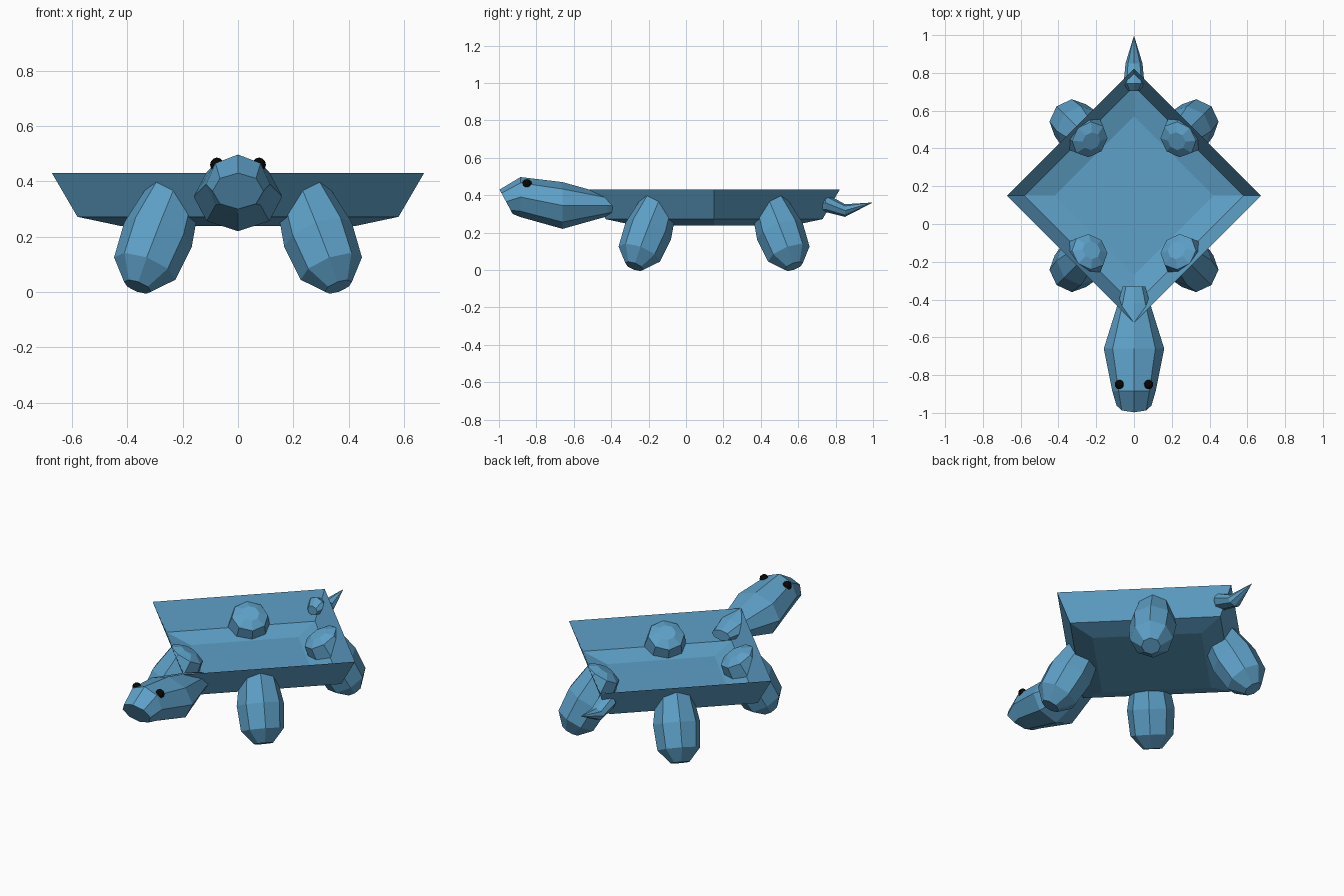
import bpy, bmesh
from math import sin, cos, pi, radians
from mathutils import Vector

cube = bpy.data.objects.get("Cube")
if cube:
    bpy.data.objects.remove(cube, do_unlink=True)


def material(name, color):
    m = bpy.data.materials.new(name)
    m.use_nodes = True
    m.diffuse_color = (*color, 1)
    bsdf = next(n for n in m.node_tree.nodes if n.type == 'BSDF_PRINCIPLED')
    bsdf.inputs["Base Color"].default_value = (*color, 1)
    return m


BLUE = material("sky_blue", (0.11, 0.35, 0.57))
BLACK = material("black", (0.002, 0.002, 0.002))


def finish(bm, name, mat):
    bmesh.ops.recalc_face_normals(bm, faces=bm.faces[:])
    mesh = bpy.data.meshes.new(name)
    bm.to_mesh(mesh)
    bm.free()
    mesh.materials.append(mat)
    obj = bpy.data.objects.new(name, mesh)
    bpy.context.collection.objects.link(obj)
    return obj


def loft(name, rings, cap_start=True, cap_end=True):
    """Skin a list of point rings into one faceted skin."""
    bm = bmesh.new()
    loops = [[bm.verts.new(p) for p in ring] for ring in rings]
    n = len(loops[0])
    for a, b in zip(loops, loops[1:]):
        for i in range(n):
            j = (i + 1) % n
            bm.faces.new((a[i], a[j], b[j], b[i]))
    if cap_start:
        bm.faces.new(loops[0])
    if cap_end:
        bm.faces.new(loops[-1])
    bmesh.ops.remove_doubles(bm, verts=bm.verts[:], dist=0.0005)
    return finish(bm, name, BLUE)


def ring(center, across, up, n=8):
    """Points around a centre, spanned by two half-axis vectors."""
    return [Vector(center) + Vector(across) * cos(2 * pi * i / n)
            + Vector(up) * sin(2 * pi * i / n) for i in range(n)]


# Body: open diamond tray with a chamfered underside
tray = [(0.672, 0.43), (0.58, 0.272), (0.42, 0.238)]
loft("body_tray", [ring((0, 0.15, z), (r, 0, 0), (0, r, 0), 4) for r, z in tray],
     cap_start=False)

# Legs: faceted barrels leaning inward, poking through the tray
tilt = radians(29)
leg_rings = [(-0.075, 0.052), (0, 0.118), (0.14, 0.13), (0.3, 0.1), (0.325, 0.05)]
for side, sx in (("left", 1), ("right", -1)):
    for end, sy in (("front", -1), ("back", 1)):
        out = Vector((sx, sy, 0)).normalized()
        axis = out * -sin(tilt) + Vector((0, 0, cos(tilt)))
        outward = out * cos(tilt) + Vector((0, 0, sin(tilt)))
        tangent = axis.cross(outward)
        foot = Vector((sx * 0.337, 0.15 + sy * 0.4, 0.085))
        loft(f"{end}_{side}_leg",
             [ring(foot + axis * t, outward * r, tangent * r) for t, r in leg_rings])

# Head and neck: y, z, half width, half height, lean of the ring
head = [(-0.962, 0.365, 0.092, 0.065, -0.035),
        (-0.885, 0.39, 0.115, 0.107, 0),
        (-0.66, 0.345, 0.16, 0.125, 0),
        (-0.42, 0.345, 0.085, 0.058, 0),
        (-0.33, 0.34, 0.06, 0.03, 0)]
loft("head", [ring((0, y, z), (w, 0, 0), (0, lean, h)) for y, z, w, h, lean in head])

# Tail: short upturned spike
tail = [(0.705, 0.345, 0.032, 0.028), (0.745, 0.36, 0.055, 0.05),
        (0.85, 0.318, 0.045, 0.034), (0.995, 0.36, 0.001, 0.001)]
loft("tail", [ring((0, y, z), (w, 0, 0), (0, 0, h)) for y, z, w, h in tail])

# Eyes
for side, sx in (("left", 1), ("right", -1)):
    bm = bmesh.new()
    bmesh.ops.create_uvsphere(bm, u_segments=10, v_segments=6, radius=0.026)
    eye = finish(bm, f"{side}_eye", BLACK)
    eye.location = (sx * 0.076, -0.85, 0.46)
